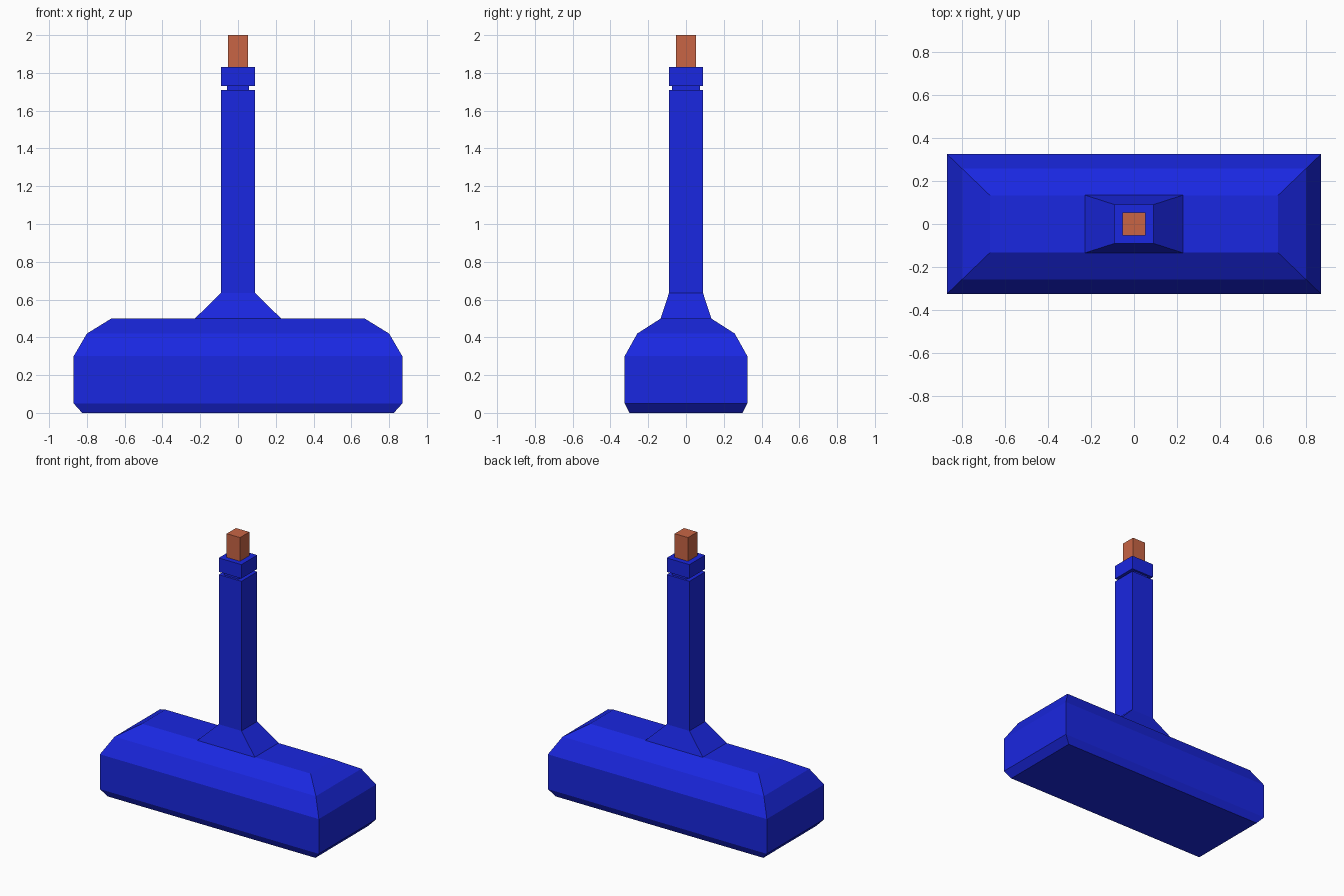
import bpy, bmesh

if "Cube" in bpy.data.objects:
    bpy.data.objects.remove(bpy.data.objects["Cube"])


def material(name, rgb):
    m = bpy.data.materials.new(name)
    m.diffuse_color = (*rgb, 1)
    m.use_nodes = True
    m.node_tree.nodes["Principled BSDF"].inputs["Base Color"].default_value = m.diffuse_color
    return m


def rect_loft(name, sections, mat):
    """Stack rectangular sections (half x, half y, z) into a closed flat-faced solid."""
    bm = bmesh.new()
    rings = [[bm.verts.new((sx * hx, sy * hy, z))
              for sx, sy in ((-1, -1), (1, -1), (1, 1), (-1, 1))]
             for hx, hy, z in sections]
    bm.faces.new(rings[0][::-1])
    bm.faces.new(rings[-1])
    for a, b in zip(rings, rings[1:]):
        for i in range(4):
            j = (i + 1) % 4
            bm.faces.new((a[i], a[j], b[j], b[i]))
    bmesh.ops.recalc_face_normals(bm, faces=bm.faces)
    mesh = bpy.data.meshes.new(name)
    bm.to_mesh(mesh)
    bm.free()
    mesh.materials.append(mat)
    obj = bpy.data.objects.new(name, mesh)
    bpy.context.collection.objects.link(obj)
    return obj


blue = material("blue", (0.01, 0.02, 0.75))
copper = material("copper", (0.58, 0.13, 0.06))

# Wide chamfered head
rect_loft("head", [(0.825, 0.30, 0.0), (0.87, 0.325, 0.05), (0.87, 0.325, 0.30),
                   (0.80, 0.258, 0.42), (0.67, 0.133, 0.50)], blue)

# Handle: flared foot, shaft, narrow groove and end collar
rect_loft("handle", [(0.23, 0.135, 0.498), (0.09, 0.09, 0.635), (0.09, 0.09, 1.71),
                     (0.058, 0.074, 1.71), (0.058, 0.074, 1.73),
                     (0.09, 0.09, 1.73), (0.09, 0.09, 1.83)], blue)

# Square tip
rect_loft("tip", [(0.053, 0.053, 1.82), (0.053, 0.053, 2.0)], copper)
